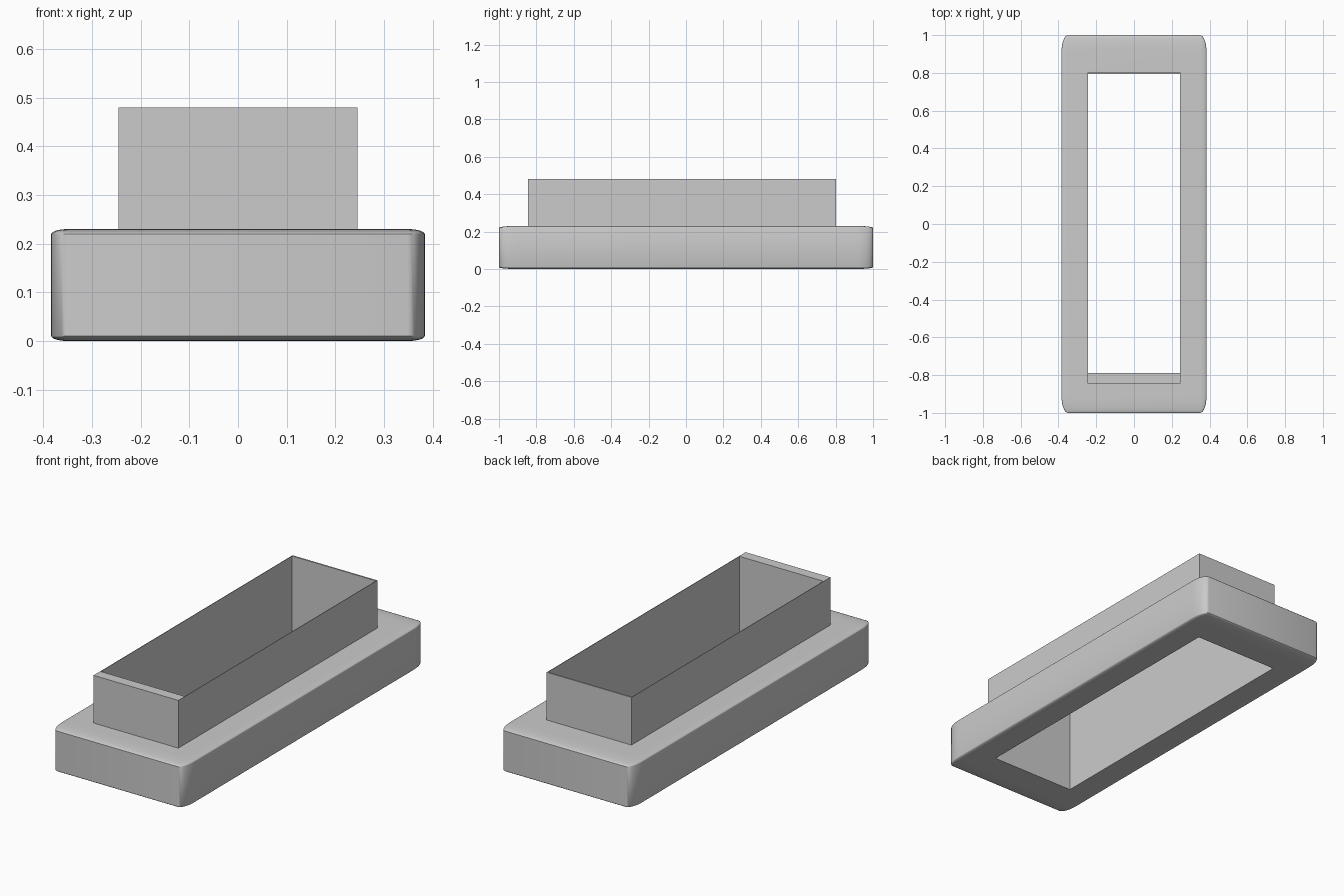
import bpy
import bmesh
from mathutils import Vector

cube = bpy.data.objects.get("Cube")
if cube:
    bpy.data.objects.remove(cube, do_unlink=True)

# Opening shared by the base and the collar: x min, x max, y min, y max
HOLE = (-0.243, 0.243, -0.79, 0.795)
COLLAR = (-0.246, 0.246, -0.845, 0.803)
BASE_HEIGHT, TOP = 0.23, 0.48

grey = bpy.data.materials.new("plain grey")
grey.use_nodes = True
colour = (0.6, 0.6, 0.6, 1)
grey.diffuse_color = colour
grey.node_tree.nodes["Principled BSDF"].inputs["Base Color"].default_value = colour


def finish(bm, name):
    bmesh.ops.recalc_face_normals(bm, faces=bm.faces[:])
    mesh = bpy.data.meshes.new(name)
    bm.to_mesh(mesh)
    bm.free()
    obj = bpy.data.objects.new(name, mesh)
    bpy.context.collection.objects.link(obj)
    mesh.materials.append(grey)
    return obj


def open_through(bm, rect):
    """Cut a straight rectangular opening between the flat top and bottom."""
    bm.normal_update()
    big = sorted(bm.faces, key=lambda f: abs(f.normal.z) * f.calc_area())[-2:]
    bmesh.ops.inset_individual(bm, faces=big, thickness=0.001)
    for face in big:
        for v in face.verts:
            v.co.x = rect[1] if v.co.x > 0 else rect[0]
            v.co.y = rect[3] if v.co.y > 0 else rect[2]
    rims = [e for f in big for e in f.edges]
    bmesh.ops.delete(bm, geom=big, context='FACES_ONLY')
    bmesh.ops.bridge_loops(bm, edges=rims)


# Base: rounded cube squashed into a slab, with the opening cut through
bm = bmesh.new()
bmesh.ops.create_cube(bm, size=2)
bmesh.ops.bevel(bm, geom=bm.edges[:], offset=0.09, segments=8, profile=0.5, affect='EDGES')
bmesh.ops.translate(bm, verts=bm.verts[:], vec=(0, 0, 1))
bmesh.ops.scale(bm, verts=bm.verts[:], vec=(0.384, 1, BASE_HEIGHT / 2))
open_through(bm, HOLE)
base = finish(bm, "base")

# Collar: thin-walled sleeve with a thicker front wall
bm = bmesh.new()
bmesh.ops.create_cube(bm, size=1)
for v in bm.verts:
    v.co = Vector((COLLAR[v.co.x > 0], COLLAR[2 + (v.co.y > 0)],
                   TOP if v.co.z > 0 else BASE_HEIGHT))
open_through(bm, HOLE)
collar = finish(bm, "collar")

# Soft shading on the rounded edges only
bpy.ops.object.select_all(action='DESELECT')
base.select_set(True)
bpy.context.view_layer.objects.active = base
bpy.ops.object.shade_smooth_by_angle(angle=0.6)
